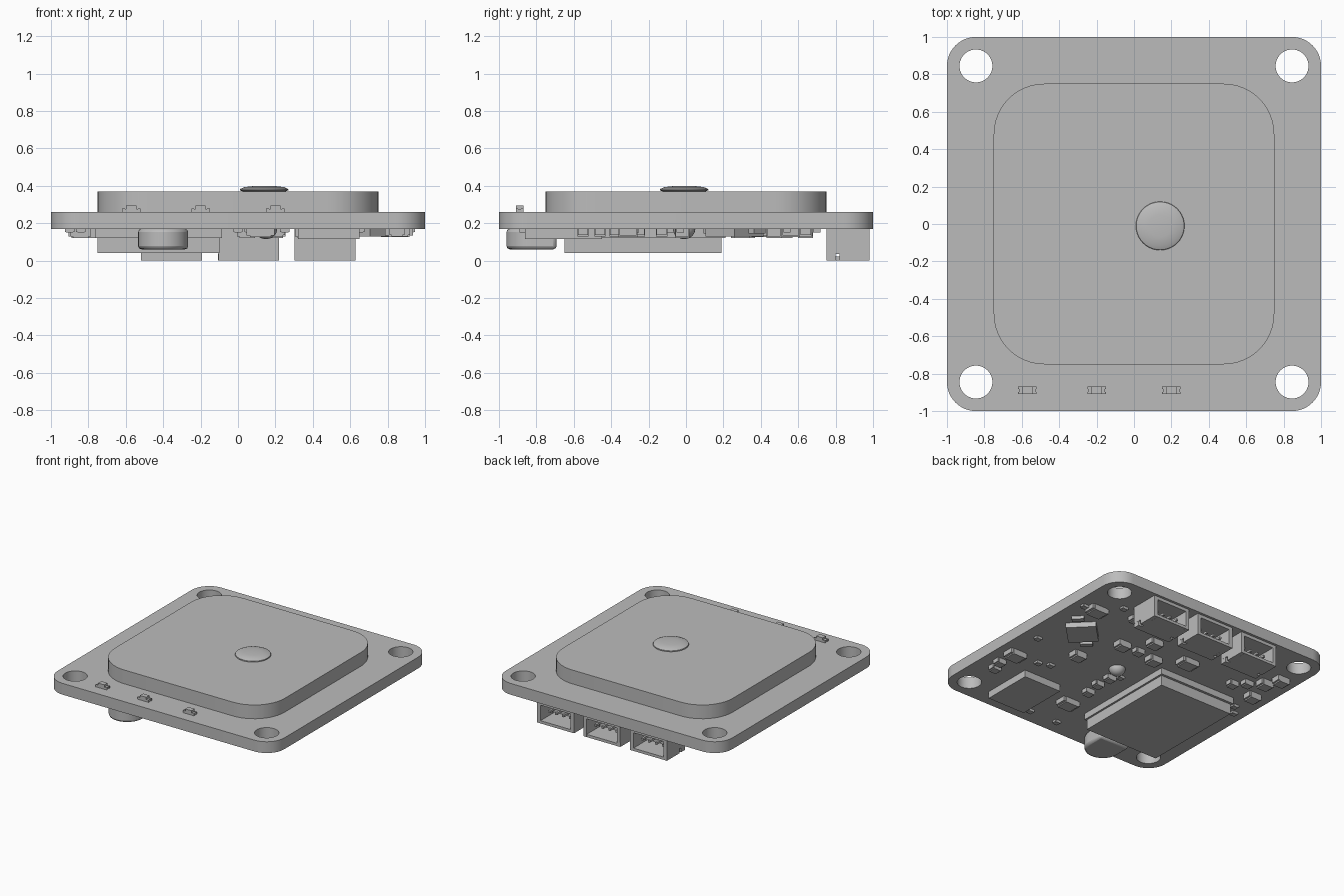
import bpy, bmesh
from math import pi, sin, cos, radians
from mathutils import Matrix

cube = bpy.data.objects.get("Cube")
if cube:
    bpy.data.objects.remove(cube, do_unlink=True)

grey = bpy.data.materials.new("plain grey")
grey.use_nodes = True
grey.diffuse_color = (0.5, 0.5, 0.5, 1)
grey.node_tree.nodes["Principled BSDF"].inputs["Base Color"].default_value = (0.5, 0.5, 0.5, 1)


def smooth_shade(ob):
    bpy.ops.object.select_all(action='DESELECT')
    ob.select_set(True)
    bpy.context.view_layer.objects.active = ob
    bpy.ops.object.shade_smooth_by_angle(angle=radians(30))


def finish(name, bm):
    bmesh.ops.recalc_face_normals(bm, faces=bm.faces)
    mesh = bpy.data.meshes.new(name)
    bm.to_mesh(mesh)
    bm.free()
    mesh.materials.append(grey)
    ob = bpy.data.objects.new(name, mesh)
    bpy.context.collection.objects.link(ob)
    return ob


def add_box(bm, x, y, w, d, z0, z1, turn=0):
    m = (Matrix.Translation((x, y, (z0 + z1) / 2)) @ Matrix.Rotation(turn, 4, 'Z')
         @ Matrix.Diagonal((w, d, z1 - z0, 1)))
    bmesh.ops.create_cube(bm, size=1, matrix=m)


def box(name, *args):
    bm = bmesh.new()
    add_box(bm, *args)
    return finish(name, bm)


def prism(name, points, z0, z1):
    bm = bmesh.new()
    face = bm.faces.new([bm.verts.new((x, y, z0)) for x, y in points])
    top = bmesh.ops.extrude_face_region(bm, geom=[face], use_keep_orig=True)["geom"]
    bmesh.ops.translate(bm, vec=(0, 0, z1 - z0),
                        verts=[v for v in top if isinstance(v, bmesh.types.BMVert)])
    return finish(name, bm)


def rounded_square(half, r, steps=12):
    points = []
    for q, (sx, sy) in enumerate([(1, 1), (-1, 1), (-1, -1), (1, -1)]):
        for i in range(steps + 1):
            a = (q + i / steps) * pi / 2
            points.append((sx * (half - r) + r * cos(a), sy * (half - r) + r * sin(a)))
    return points


def lathe(name, profile, x, y, steps=40):
    bm = bmesh.new()
    verts = [bm.verts.new((x + r, y, z)) for r, z in profile]
    edges = [bm.edges.new(pair) for pair in zip(verts, verts[1:])]
    bmesh.ops.spin(bm, geom=verts + edges, cent=(x, y, 0), axis=(0, 0, 1),
                   angle=2 * pi, steps=steps)
    bmesh.ops.remove_doubles(bm, verts=bm.verts, dist=0.0005)
    smooth_shade(finish(name, bm))


# Circuit board with four mounting holes
BOTTOM, TOP = 0.17, 0.26
board = prism("circuit_board", rounded_square(1, 0.155), BOTTOM, TOP)
bm = bmesh.new()
for sx in (-1, 1):
    for sy in (-1, 1):
        bmesh.ops.create_cone(bm, cap_ends=True, segments=40, radius1=0.088, radius2=0.088,
                              depth=0.4, matrix=Matrix.Translation((sx * 0.845, sy * 0.845, 0.2)))
cutter = finish("hole_cutter", bm)
cutter.hide_render = True
mod = board.modifiers.new("holes", 'BOOLEAN')
mod.operation = 'DIFFERENCE'
mod.solver = 'EXACT'
mod.object = cutter
bpy.context.view_layer.objects.active = board
bpy.ops.object.modifier_apply(modifier=mod.name)
bpy.data.objects.remove(cutter, do_unlink=True)
smooth_shade(board)

# Patch antenna on top, its feed button and the solder bump below
smooth_shade(prism("antenna_patch", rounded_square(0.75, 0.27), TOP, 0.37))
lathe("feed_button", [(0, 0.368), (0.11, 0.368), (0.13, 0.376), (0.128, 0.383),
                      (0.105, 0.393), (0.06, 0.398), (0, 0.4)], 0.14, -0.01)
lathe("feed_solder", [(0.06 * cos(a * pi / 16), BOTTOM - 0.055 * sin(a * pi / 16))
                      for a in range(9)], 0.15, -0.01, 24)

# Indicator lights along the front edge
for i, x in enumerate((-0.57, -0.2, 0.2)):
    bm = bmesh.new()
    add_box(bm, x, -0.89, 0.055, 0.04, TOP, 0.295)
    for s in (-1, 1):
        add_box(bm, x + s * 0.036, -0.89, 0.018, 0.04, TOP, 0.277)
        for t in (-1, 1):
            add_box(bm, x + s * 0.042, -0.89 + t * 0.014, 0.014, 0.012, TOP, 0.279)
    finish(f"indicator_light_{i + 1}", bm)

# Three hollow sockets along the back edge, open to the back, with pins
for i, x in enumerate((-0.355, 0.057, 0.465)):
    bm = bmesh.new()
    add_box(bm, x, 0.775, 0.325, 0.05, 0, BOTTOM)
    add_box(bm, x, 0.865, 0.325, 0.23, 0.145, BOTTOM)
    add_box(bm, x, 0.865, 0.265, 0.23, 0, 0.022)
    for s in (-1, 1):
        add_box(bm, x + s * 0.148, 0.865, 0.03, 0.23, 0.035, BOTTOM)
        add_box(bm, x + s * 0.148, 0.9, 0.03, 0.16, 0, 0.035)
    for k in range(4):
        add_box(bm, x + (k - 1.5) * 0.062, 0.86, 0.016, 0.14, 0.075, 0.092)
    finish(f"socket_{i + 1}", bm)

# Shielded radio module
box("module_base", -0.425, -0.225, 0.68, 0.87, 0.12, BOTTOM)
box("module_shield", -0.425, -0.23, 0.65, 0.84, 0.04, 0.12)

# Round-fronted holder: square at the rear, half round at the front
arc = [(-0.4 + 0.134 * cos(pi + a * pi / 20), -0.826 + 0.134 * sin(pi + a * pi / 20))
       for a in range(21)]
holder = prism("round_holder", arc + [(-0.266, -0.692), (-0.534, -0.692)], 0.06, BOTTOM)
smooth_shade(holder)
bevel = holder.modifiers.new("soft_edge", 'BEVEL')
bevel.width = 0.018
bevel.segments = 2

# Main chips
box("processor_chip", 0.485, -0.655, 0.33, 0.41, 0.115, BOTTOM)
box("turned_chip", 0.707, 0.26, 0.22, 0.22, 0.13, BOTTOM, pi / 4)
for side, s in (("front", -1), ("back", 1)):
    box(f"{side}_turned_capacitor", 0.707 + s * 0.14, 0.26 + s * 0.12,
        0.09, 0.04, 0.145, BOTTOM, -pi / 4)


# Small components on the underside, each a body with two end caps
def components(name, w, d, h, places):
    for i, (x, y) in enumerate(places):
        bm = bmesh.new()
        add_box(bm, x, y, w * 0.75, d, BOTTOM - h, BOTTOM)
        for s in (-1, 1):
            add_box(bm, x + s * w * 0.43, y, w * 0.14, d * 0.9, BOTTOM - h * 0.8, BOTTOM)
        finish(f"{name}_{i + 1}", bm)


components("inductor", 0.15, 0.1, 0.045,
           [(0.86, -0.31), (0.82, 0.56), (0.12, -0.6), (-0.17, 0.4)])
components("capacitor", 0.11, 0.08, 0.05,
           [(0.51, -0.02), (0.36, 0.3), (0.2, 0.47), (0.05, 0.28),
            (-0.84, 0.33), (-0.79, 0.53), (-0.85, 0.64)])
components("resistor", 0.08, 0.06, 0.04,
           [(0.85, -0.55), (0.88, -0.46), (0.53, 0.64), (0.21, 0.3), (0.13, -0.25),
            (0.12, -0.13), (0.11, -0.38), (-0.61, 0.38), (-0.69, 0.45)])
components("tiny_part", 0.05, 0.04, 0.02,
           [(0.88, -0.03), (0.65, -0.3), (0.56, -0.27), (0.92, 0.54), (0.68, 0.7),
            (0.06, -0.08), (0.25, -0.87), (0, -0.87), (-0.84, 0.13), (-0.9, 0.05)])
